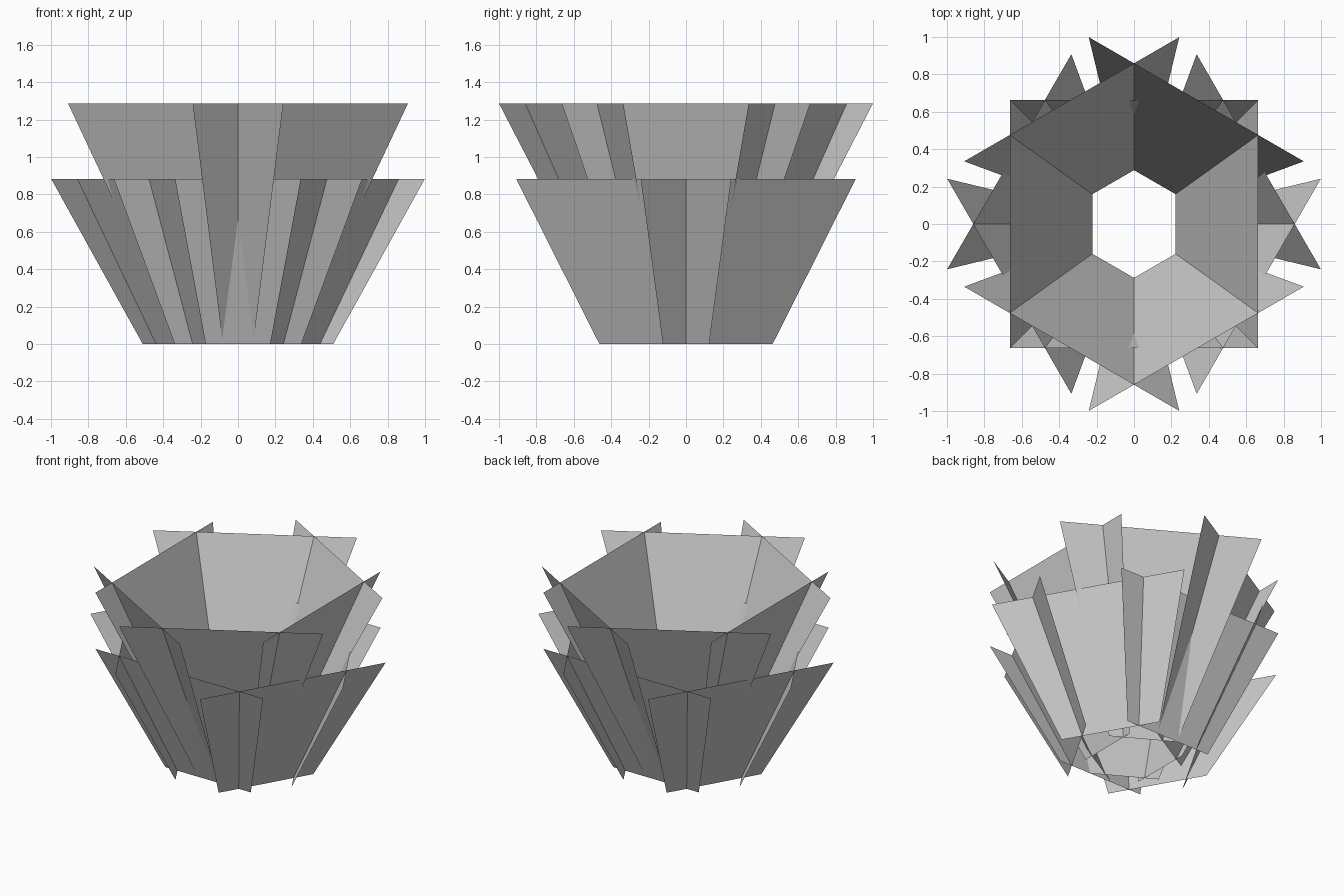
import bpy, bmesh
from math import cos, sin, pi

if "Cube" in bpy.data.objects:
    bpy.data.objects.remove(bpy.data.objects["Cube"])

HALF = 0.664                      # half width of a petal's top edge


# One ring of six flat flaring petals, crossing each other at the corners
def petal_ring(name, height, taper, swap):
    bm = bmesh.new()
    # centre of the top edge and its direction angle
    petals = [((s * 0.664, 0), pi / 2) for s in (1, -1)]
    petals += [((sx * 0.333, sy * 0.667), -sx * sy * pi / 6)
               for sx in (1, -1) for sy in (1, -1)]
    for (cx, cy), a in petals:
        dx, dy = HALF * cos(a), HALF * sin(a)
        top = [(cx - dx, cy - dy), (cx + dx, cy + dy)]
        if swap:
            top = [(y, x) for x, y in top]
        pts = [(x, y, height) for x, y in top]
        pts += [(x * taper, y * taper, 0) for x, y in reversed(top)]
        face = bm.faces.new([bm.verts.new(p) for p in pts])
        # face outwards
        face.normal_update()
        if face.normal.dot(face.calc_center_median()) < 0 and face.normal.z > 0:
            face.normal_flip()
        elif face.normal.z > 0:
            face.normal_flip()
    mesh = bpy.data.meshes.new(name)
    bm.to_mesh(mesh)
    bm.free()
    obj = bpy.data.objects.new(name, mesh)
    bpy.context.collection.objects.link(obj)
    return obj


# Short outer ring and tall inner ring, turned a quarter turn
petal_ring("outer_petals", 0.883, 0.51, True)
petal_ring("inner_petals", 1.285, 0.335, False)
